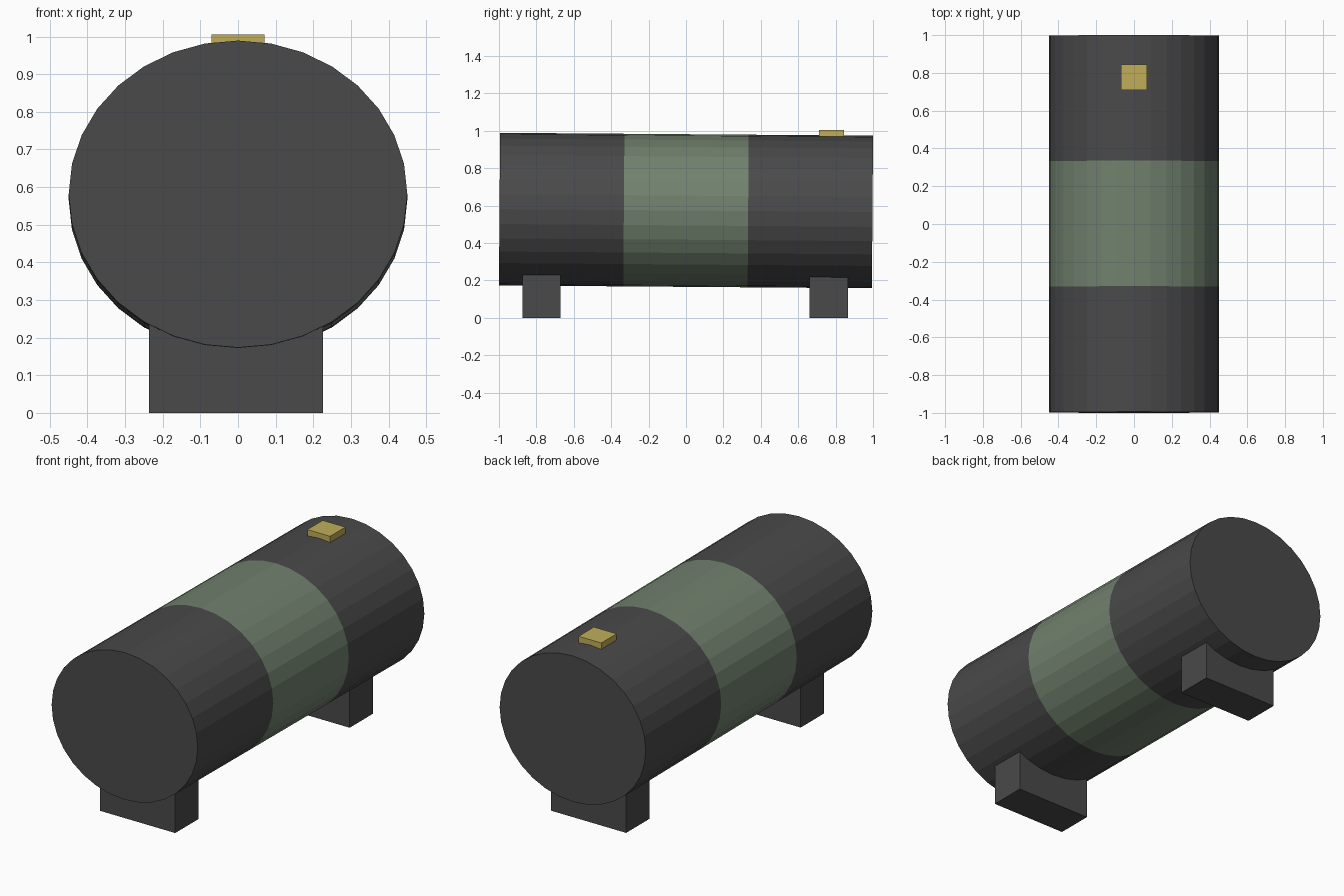
import bpy, bmesh, math
from mathutils import Matrix

if "Cube" in bpy.data.objects:
    bpy.data.objects.remove(bpy.data.objects["Cube"])


def material(name, rgb):
    m = bpy.data.materials.new(name)
    m.diffuse_color = (*rgb, 1)
    m.use_nodes = True
    m.node_tree.nodes["Principled BSDF"].inputs["Base Color"].default_value = m.diffuse_color
    return m


DARK = material("dark grey", (0.068, 0.068, 0.068))
GREEN = material("sage green", (0.165, 0.22, 0.155))
GOLD = material("dull gold", (0.53, 0.42, 0.10))
TILT = -0.0075  # the barrel leans down slightly toward the back


def finish(name, bm, mats):
    bmesh.ops.recalc_face_normals(bm, faces=bm.faces)
    me = bpy.data.meshes.new(name)
    bm.to_mesh(me)
    bm.free()
    for m in mats:
        me.materials.append(m)
    ob = bpy.data.objects.new(name, me)
    bpy.context.collection.objects.link(ob)
    return ob


def box(name, x, y, z, mat):
    bm = bmesh.new()
    bmesh.ops.create_cube(bm, size=1)
    for v in bm.verts:
        for i, (lo, hi) in enumerate((x, y, z)):
            v.co[i] = lo if v.co[i] < 0 else hi
    return finish(name, bm, [mat])


# Barrel: 32-sided oval tube in three equal lengths, the middle one green
N, RX, RZ, HALF = 32, 0.45, 0.408, 0.997
bm = bmesh.new()
rings = []
for k in range(4):
    y = HALF * (2 * k / 3 - 1)
    rings.append([bm.verts.new((RX * math.cos(2 * math.pi * i / N), y,
                                RZ * math.sin(2 * math.pi * i / N))) for i in range(N)])
for k in range(3):
    for i in range(N):
        j = (i + 1) % N
        f = bm.faces.new((rings[k][i], rings[k][j], rings[k + 1][j], rings[k + 1][i]))
        f.material_index = 1 if k == 1 else 0
bm.faces.new(rings[0])
bm.faces.new(rings[3])
bm.transform(Matrix.Translation((0, 0, 0.574)) @ Matrix.Rotation(TILT, 4, 'X'))
finish("barrel", bm, [DARK, GREEN])

# Block feet under each end, reaching into the barrel
for name, y in (("front_foot", (-0.875, -0.67)), ("back_foot", (0.66, 0.865))):
    box(name, (-0.237, 0.226), y, (0, 0.25), DARK)

# Small square plate on top near the back
box("top_plate", (-0.07, 0.07), (0.71, 0.845), (0.965, 1.005), GOLD)
